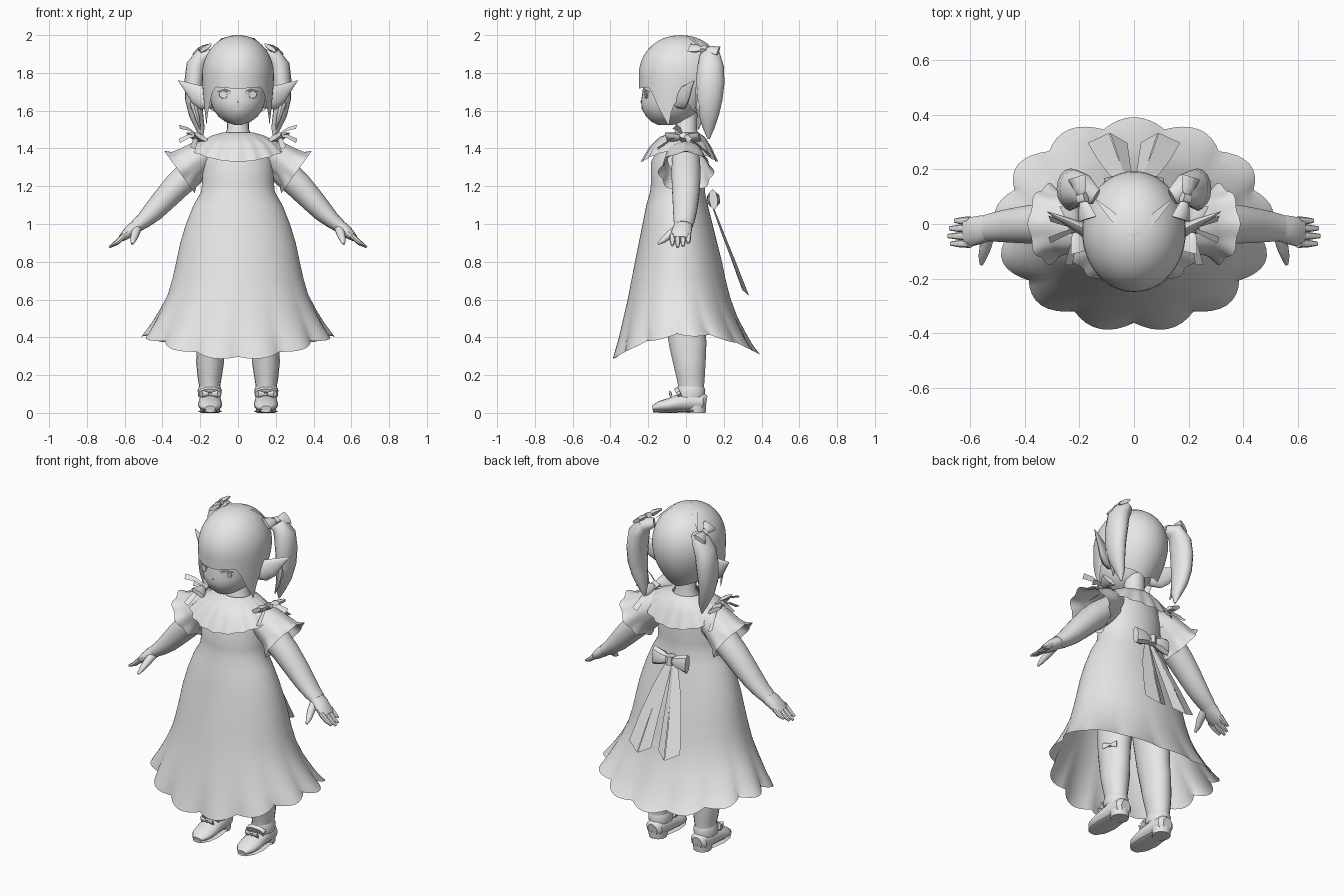
import bpy, math
from mathutils import Vector

grey = bpy.data.materials.new("plain grey")
grey.diffuse_color = (0.8, 0.8, 0.8, 1)


def make(name, verts, faces, mirror=False, angle=40):
    me = bpy.data.meshes.new(name)
    me.from_pydata([tuple(v) for v in verts], [], faces)
    me.materials.append(grey)
    ob = bpy.data.objects.new(name, me)
    bpy.context.collection.objects.link(ob)
    bpy.context.view_layer.objects.active = ob
    for o in bpy.context.selected_objects:
        o.select_set(False)
    ob.select_set(True)
    bpy.ops.object.shade_smooth_by_angle(angle=math.radians(angle))
    if mirror:
        ob.modifiers.new("Mirror", 'MIRROR')
    return ob


def grid_faces(rows, n):
    return [(r * n + i, r * n + (i + 1) % n, (r + 1) * n + (i + 1) % n, (r + 1) * n + i)
            for r in range(rows - 1) for i in range(n)]


def loft(name, rows, n=32, warp=None, caps=False):
    """Stack of ovals (z, half width, front y, back y); angle 0 is the front."""
    vs = []
    for z, rx, yf, yb in rows:
        for i in range(n):
            p = 2 * math.pi * i / n
            s, dz = warp(p, z) if warp else (1, 0)
            vs.append((rx * s * math.sin(p), (yf + yb) / 2 - (yb - yf) / 2 * s * math.cos(p), z + dz))
    fs = grid_faces(len(rows), n)
    if caps:
        fs += [tuple(range(n)), tuple(range((len(rows) - 1) * n, len(rows) * n))]
    return make(name, vs, fs)


def tube(name, pts, n=16, mirror=True, ref=(0, 1, 0), warp=None, caps=True):
    """Oval tube through (x, y, z, a, b); b is the radius along ref."""
    vs, P = [], [Vector(p[:3]) for p in pts]
    for k, p in enumerate(pts):
        t = (P[min(k + 1, len(P) - 1)] - P[max(k - 1, 0)]).normalized()
        u = t.cross(Vector(ref)).normalized()
        w = u.cross(t)
        for i in range(n):
            a = 2 * math.pi * i / n
            s = warp(a, k) if warp else 1
            vs.append(P[k] + s * (u * p[3] * math.cos(a) + w * p[4] * math.sin(a)))
    fs = grid_faces(len(pts), n)
    if caps:
        fs += [tuple(range(n)), tuple(range((len(pts) - 1) * n, len(pts) * n))]
    return make(name, vs, fs, mirror)


def ribbon(name, pts, across, widths, mirror=True):
    across = Vector(across).normalized()
    vs = []
    for p, w in zip(pts, widths):
        vs += [Vector(p) - across * w / 2, Vector(p) + across * w / 2]
    fs = [(2 * i, 2 * i + 1, 2 * i + 3, 2 * i + 2) for i in range(len(pts) - 1)]
    return make(name, vs, fs, mirror)


def bow(name, c, right, up, size, mirror=True, fat=1):
    c, r, u = Vector(c), Vector(right).normalized(), Vector(up).normalized()
    for side, s in (("left", -1), ("right", 1)):
        pts = [(*(c + r * s * size * d), size * thick * fat, size * tall)
               for d, thick, tall in ((0.05, .08, .15), (0.5, .22, .36), (1, .14, .5))]
        tube(f"{name}_{side}_loop", pts, 8, mirror, u)
    tube(name + "_knot", [(*(c + u * size * d), size * .2 * fat, size * .24) for d in (-.22, .22)], 8, mirror, r)


# Dress with a scalloped hem, higher at the sides
def hem(p, z):
    u = max(0, (1.15 - z) / 0.87)
    wave = abs(math.sin(6.5 * p))
    s = 1 + u ** 6 * (0.02 - 0.10 * (1 - wave))
    return s, u ** 3 * (0.13 * math.sin(p) ** 2 + 0.03 * max(0, -math.cos(p))) - 0.018 * u ** 6 * wave


loft("dress", [(1.47, .10, -.10, .06), (1.42, .17, -.14, .09), (1.33, .185, -.185, .10),
               (1.22, .19, -.185, .10), (1.17, .195, -.19, .10), (1.10, .235, -.21, .115),
               (1.0, .275, -.23, .14), (.9, .305, -.25, .165), (.8, .325, -.27, .19),
               (.7, .345, -.29, .21), (.6, .37, -.31, .235), (.5, .41, -.335, .27),
               (.4, .455, -.36, .32), (.345, .482, -.376, .35), (.297, .505, -.39, .385)], 104, hem)


# Pleated collar
def pleat(p, z):
    u = max(0, (1.48 - z) / 0.15)
    return 1 + 0.03 * u * math.cos(18 * p), 0.06 * u * math.sin(p) ** 2


loft("collar", [(1.485, .08, -.08, .065), (1.46, .14, -.14, .10), (1.41, .20, -.19, .13),
                (1.33, .255, -.235, .165)], 108, pleat)
loft("neck", [(1.40, .10, -.08, .08), (1.46, .08, -.075, .07), (1.50, .058, -.055, .058),
              (1.60, .055, -.055, .06)], 20)

# Head
loft("face", [(1.525, .02, -.15, -.07), (1.54, .065, -.18, 0), (1.57, .105, -.212, .04),
              (1.61, .132, -.234, .07), (1.65, .145, -.238, .09), (1.70, .15, -.23, .1),
              (1.76, .15, -.225, .1), (1.86, .13, -.19, .1)], 36, caps=True)
tube("nose", [(0, -.225, 1.65, .010, .008), (0, -.242, 1.647, .002, .002)], 8, False, (1, 0, 0))
for part, w, h, y in (("eye", .032, .022, -.216), ("iris", .016, .02, -.219)):
    tube(part, [(.070, y + .006, 1.685, h, w), (.072, y, 1.685, h * .9, w * .9)], 16, True, (1, .45, 0))
ribbon("eyelash", [(.038, -.232, 1.702), (.07, -.222, 1.714), (.108, -.194, 1.70)], (0, 0, 1), (.004, .008, .007))
ribbon("mouth", [(0, -.238, 1.608), (.02, -.235, 1.61)], (0, 0, 1), (.005, .002))


# Hair cap: fringe in front, long side locks, tucked-in back
def hair_end(d):
    stops = ((0, 1.715), (38, 1.725), (46, 1.70), (56, 1.62), (72, 1.52), (78, 1.62), (92, 1.68),
             (110, 1.60), (180, 1.55))
    for (a, za), (b, zb) in zip(stops, stops[1:]):
        if d <= b:
            return za + (zb - za) * (d - a) / (b - a)
    return stops[-1][1]


n, verts = 90, []
for r in range(17):
    for i in range(n):
        p = 2 * math.pi * i / n
        deg = math.degrees(min(p, 2 * math.pi - p))
        if r <= 9:
            a = math.radians(2 + 88 * r / 9)
            z, s = 1.79 + .21 * math.cos(a), math.sin(a) ** .95
        else:
            z = 1.79 + (hair_end(deg) - 1.79) * (r - 9) / 7
            back = min(1, max(0, (deg - 75) / 50))
            s = 1 - (.08 + .52 * back) * ((1.79 - z) / .27) ** 2
        verts.append((.19 * s * math.sin(p), -.028 - .222 * s * math.cos(p), z))
make("hair_cap", verts, grid_faces(17, n) + [tuple(range(n))])

# Parting lines over the crown
ribbon("hair_parting", [(.01, -.06, 2.0), (.08, .03, 1.983), (.14, .09, 1.92)], (-.6, .8, 0), (.004, .03, .004))

# Pigtails, with thin trailing strands
tube("pigtail", [(.14, .10, 1.90, .025, .03), (.185, .125, 1.89, .045, .058), (.22, .13, 1.835, .055, .07),
                 (.232, .128, 1.75, .052, .076), (.234, .123, 1.66, .046, .07), (.222, .12, 1.58, .038, .055),
                 (.20, .12, 1.505, .024, .03), (.19, .12, 1.45, .004, .006)], 16)
tube("pigtail_strand", [(.235, .09, 1.72, .03, .04), (.235, .075, 1.63, .022, .028),
                        (.215, .075, 1.56, .013, .015), (.20, .065, 1.50, .003, .003)], 8)
bow("hair_bow", (.19, .095, 1.925), (.25, 1, -.1), (.75, -.2, -.5), .08)

# Pointed ears
tube("ear", [(.13, -.04, 1.645, .035, .03), (.18, -.02, 1.66, .058, .028), (.215, -.005, 1.685, .055, .02),
             (.255, .015, 1.715, .033, .013), (.29, .03, 1.741, .015, .008), (.318, .045, 1.76, .001, .001)],
     12, True, (-.4, 1, 0))


# Puffed sleeves with wavy flared cuffs
def cuff(a, k):
    return 1 + (.0, .01, .01, .02, .06)[k] * math.cos(8 * a)


tube("sleeve", [(.13, -.02, 1.385, .06, .08), (.19, -.01, 1.36, .085, .10), (.25, 0, 1.32, .096, .112),
                (.285, 0, 1.293, .108, .122), (.31, 0, 1.275, .13, .142)], 64, True, warp=cuff, caps=False)

# Arms and hands
tube("arm", [(.17, 0, 1.34, .07, .075), (.25, 0, 1.27, .075, .078), (.32, 0, 1.205, .072, .076),
             (.39, -.002, 1.13, .064, .07), (.45, -.006, 1.065, .055, .063), (.50, -.01, 1.018, .043, .056),
             (.54, -.014, .988, .035, .049)], 18)
tube("palm", [(.525, -.012, .997, .034, .048), (.56, -.02, .972, .034, .052), (.595, -.028, .943, .027, .054),
              (.62, -.03, .922, .017, .05)], 14)
for k in range(4):
    y, reach = .012 - k * .028, (.048, .066, .072, .062)[k]
    tube(f"finger_{k}", [(.60, y, .940, .016, .016), (.60 + reach * .6, y, .940 - reach * .55, .013, .014),
                         (.61 + reach, y, .942 - reach * .9, .006, .008)], 8)
tube("thumb", [(.535, -.04, .975, .025, .024), (.545, -.085, .945, .021, .022), (.555, -.12, .915, .016, .016),
               (.56, -.148, .895, .006, .007)], 10, True, (1, 0, 0))

# Bows on the shoulders
bow("shoulder_bow", (.215, -.015, 1.46), (.25, 1, 0), (.75, 0, .45), .09)
for k, end in enumerate(((.31, -.06, 1.515), (.31, .02, 1.44), (.24, -.15, 1.40), (.25, .13, 1.36))):
    e = Vector(end)
    ribbon(f"shoulder_ribbon_{k}", [(.205, -.015, 1.465), (e + Vector((.21, -.015, 1.49))) / 2, e],
           (.2, .6, .6) if k < 2 else (.8, 0, .4), (.012, .025, .032))

# Sash bow on the back with long folded tails
bow("sash_bow", (0, .145, 1.13), (1, 0, 0), (0, -.1, 1), .11, False, 1.5)
ribbon("sash_tail", [(.022, .135, 1.11), (.068, .195, .95), (.10, .25, .81), (.13, .316, .64)],
       (.075, -.035, .04), (.03, .062, .08, .096))
ribbon("sash_tail_inner", [(.005, .135, 1.11), (.026, .195, .95), (.04, .25, .81), (.056, .316, .635)],
       (.06, .035, -.03), (.02, .045, .06, .08))

# Legs and stockings
tube("leg", [(.115, -.01, .80, .10, .12), (.13, -.005, .60, .088, .115), (.14, .0, .45, .078, .105),
             (.145, .01, .36, .072, .10), (.148, .018, .27, .074, .088), (.15, .025, .19, .064, .076),
             (.15, .028, .13, .054, .068), (.15, .03, .05, .054, .068)], 18)
tube("stocking_cuff", [(.15, .025, .14, .056, .07), (.15, .025, .12, .064, .077), (.15, .025, .085, .06, .074)],
     24, caps=False)

# Shoes: body, sole, heel, strap and small toe bow
tube("shoe", [(.148, .108, .055, .035, .03), (.148, .09, .058, .05, .052), (.148, .03, .06, .052, .06),
              (.148, -.03, .055, .048, .062), (.148, -.09, .042, .036, .064), (.148, -.14, .034, .028, .056),
              (.148, -.178, .024, .013, .028)], 16, True, (1, 0, 0))
tube("sole", [(.148, .04, .012, .007, .055), (.148, -.06, .008, .008, .064), (.148, -.13, .008, .008, .055),
              (.148, -.175, .010, .007, .028)], 12, True, (1, 0, 0))
tube("heel", [(.148, .055, 0, .05, .05), (.148, .055, .04, .054, .054)], 14)
tube("strap", [(.148, -.05, .10, .03, .06), (.148, -.03, .11, .032, .06)], 14, True, (1, 0, 0))
bow("shoe_bow", (.148, -.082, .10), (1, 0, 0), (0, -.3, 1), .04)

# Small garter bow on one leg
bow("garter_bow", (.215, .05, .44), (.5, -.8, 0), (0, 0, 1), .04, False)
